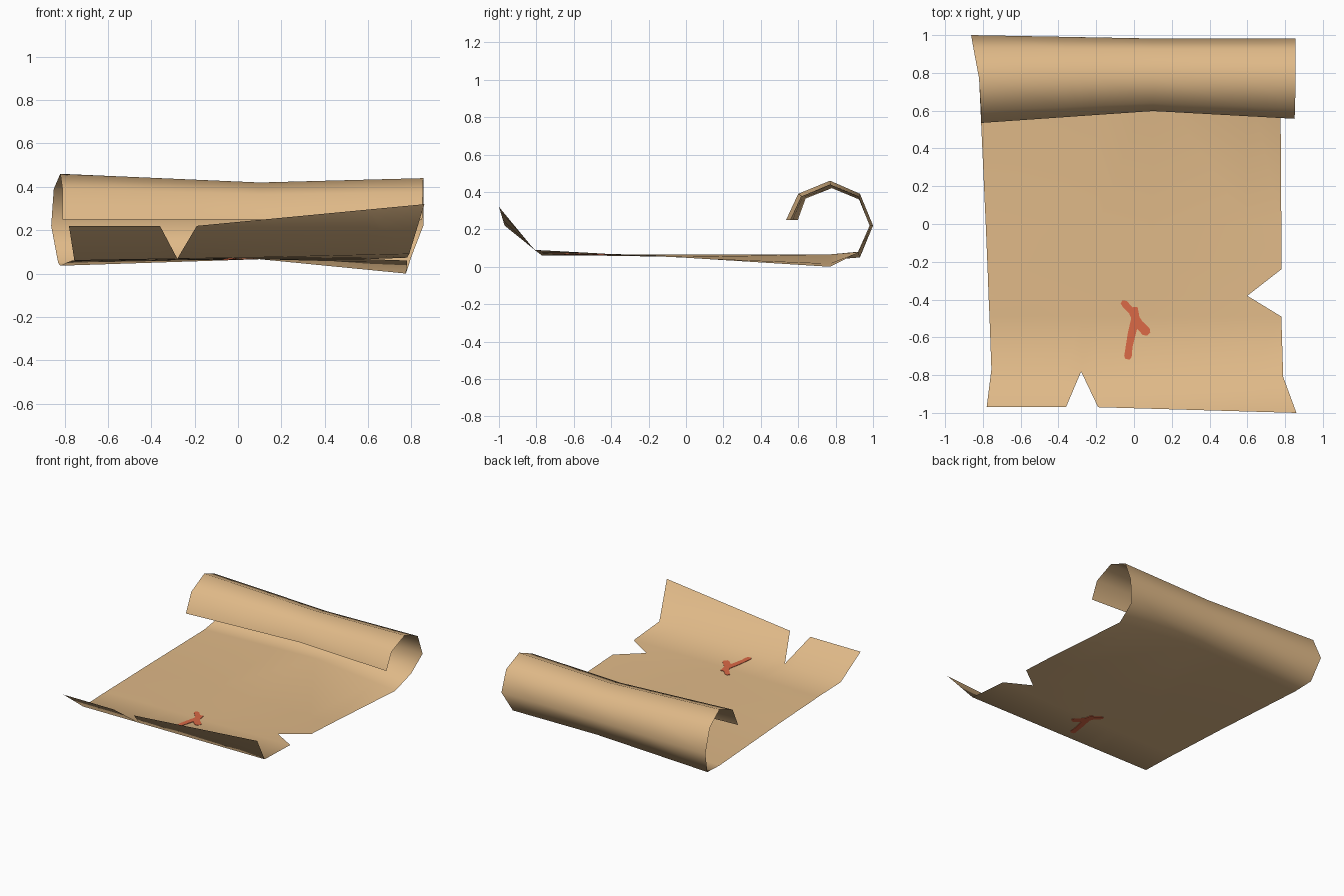
import bpy, bmesh
from mathutils import Vector
from mathutils.bvhtree import BVHTree

if "Cube" in bpy.data.objects:
    bpy.data.objects.remove(bpy.data.objects["Cube"])


def material(name, rgb):
    m = bpy.data.materials.new(name)
    m.diffuse_color = (*rgb, 1)
    m.use_nodes = True
    m.node_tree.nodes["Principled BSDF"].inputs["Base Color"].default_value = m.diffuse_color
    return m


def add_object(name, bm, mat):
    mesh = bpy.data.meshes.new(name)
    bm.to_mesh(mesh)
    mesh.materials.append(mat)
    ob = bpy.data.objects.new(name, mesh)
    bpy.context.collection.objects.link(ob)
    return ob


parchment = material("parchment tan", (0.74, 0.485, 0.245))
ink = material("red ink", (0.70, 0.14, 0.06))

# Cross rows of the sheet from the front curl to the free edge of the roll:
# left, middle and right point of each row
rows = [
    ((-0.78, -0.97, 0.22), (-0.19, -0.97, 0.22), (0.86, -1.00, 0.32)),
    ((-0.755, -0.77, 0.06), (0.10, -0.79, 0.075), (0.79, -0.81, 0.09)),
    ((-0.765, -0.49, 0.06), (0.10, -0.49, 0.068), (0.78, -0.49, 0.073)),
    ((-0.77, -0.38, 0.058), (0.10, -0.38, 0.067), (0.78, -0.38, 0.066)),
    ((-0.775, -0.24, 0.056), (0.10, -0.24, 0.066), (0.78, -0.24, 0.06)),
    ((-0.785, 0.00, 0.053), (0.10, 0.00, 0.066), (0.78, 0.00, 0.048)),
    ((-0.82, 0.77, 0.036), (0.10, 0.77, 0.066), (0.775, 0.77, 0.00)),
    ((-0.83, 0.93, 0.05), (0.10, 0.92, 0.08), (0.80, 0.925, 0.078)),
    ((-0.862, 1.00, 0.22), (0.10, 0.982, 0.22), (0.855, 0.982, 0.22)),
    ((-0.85, 0.93, 0.39), (0.10, 0.925, 0.36), (0.855, 0.925, 0.375)),
    ((-0.82, 0.77, 0.46), (0.10, 0.78, 0.42), (0.855, 0.77, 0.44)),
    ((-0.81, 0.60, 0.39), (0.10, 0.64, 0.365), (0.853, 0.615, 0.375)),
    ((-0.81, 0.535, 0.25), (0.10, 0.598, 0.25), (0.85, 0.557, 0.25)),
]
columns = [-0.36, -0.28, -0.19, 0.10, 0.60]


def at_x(row, x):
    l, m, r = (Vector(p) for p in row)
    a, b = (l, m) if x <= m.x else (m, r)
    return a.lerp(b, (x - a.x) / (b.x - a.x))


# Sheet, with a torn notch in the front edge and one in the right edge
bm = bmesh.new()
grid = []
for i, row in enumerate(rows):
    pts = [Vector(row[0])] + [at_x(row, x) for x in columns] + [Vector(row[2])]
    line = [bm.verts.new(p) for p in pts]
    if i == 0:
        bm.verts.remove(line[2])
        line[2] = None
    if i == 3:
        bm.verts.remove(line[6])
        line[6] = None
    grid.append(line)
for a, b in zip(grid, grid[1:]):
    for j in range(len(a) - 1):
        bm.faces.new([v for v in (a[j], a[j + 1], b[j + 1], b[j]) if v])
bmesh.ops.triangulate(bm, faces=[f for f in bm.faces if f.calc_center_median().y < 0.5])
for f in bm.faces:
    f.smooth = True
tree = BVHTree.FromBMesh(bm)
add_object("parchment_sheet", bm, parchment)
bm.free()


# Painted cross: thin strokes draped through the sheet so both sides show them
def stroke(bm, path, steps=4):
    stations = []
    for p, q in zip(path, path[1:]):
        stations += [Vector(p).lerp(Vector(q), k / steps) for k in range(steps)]
    stations.append(Vector(path[-1]))
    rings = []
    for k, s in enumerate(stations):
        d = stations[min(k + 1, len(stations) - 1)].xy - stations[max(k - 1, 0)].xy
        side = Vector((-d.y, d.x)).normalized() * s.z
        ring = []
        for sx, dz in ((1, 0.003), (-1, 0.003), (-1, -0.003), (1, -0.003)):
            p = s.xy + side * sx
            hit = tree.ray_cast(Vector((p.x, p.y, 0.2)), Vector((0, 0, -1)))[0]
            ring.append(bm.verts.new((p.x, p.y, hit.z + dz)))
        rings.append(ring)
    for a, b in zip(rings, rings[1:]):
        for j in range(4):
            bm.faces.new((a[j], a[(j + 1) % 4], b[(j + 1) % 4], b[j]))
    bm.faces.new(rings[0])
    bm.faces.new(rings[-1][::-1])


# stroke points are x, y and half width
bm = bmesh.new()
stroke(bm, [(-0.066, -0.412, 0.010), (-0.05, -0.422, 0.018), (-0.01, -0.465, 0.018),
            (0.025, -0.53, 0.024), (0.065, -0.57, 0.025), (0.078, -0.583, 0.012)])
stroke(bm, [(0.003, -0.44, 0.016), (0.008, -0.50, 0.022), (-0.012, -0.58, 0.021),
            (-0.026, -0.65, 0.018), (-0.032, -0.70, 0.020), (-0.034, -0.716, 0.012)])
bmesh.ops.recalc_face_normals(bm, faces=bm.faces)
add_object("painted_cross", bm, ink)
bm.free()
